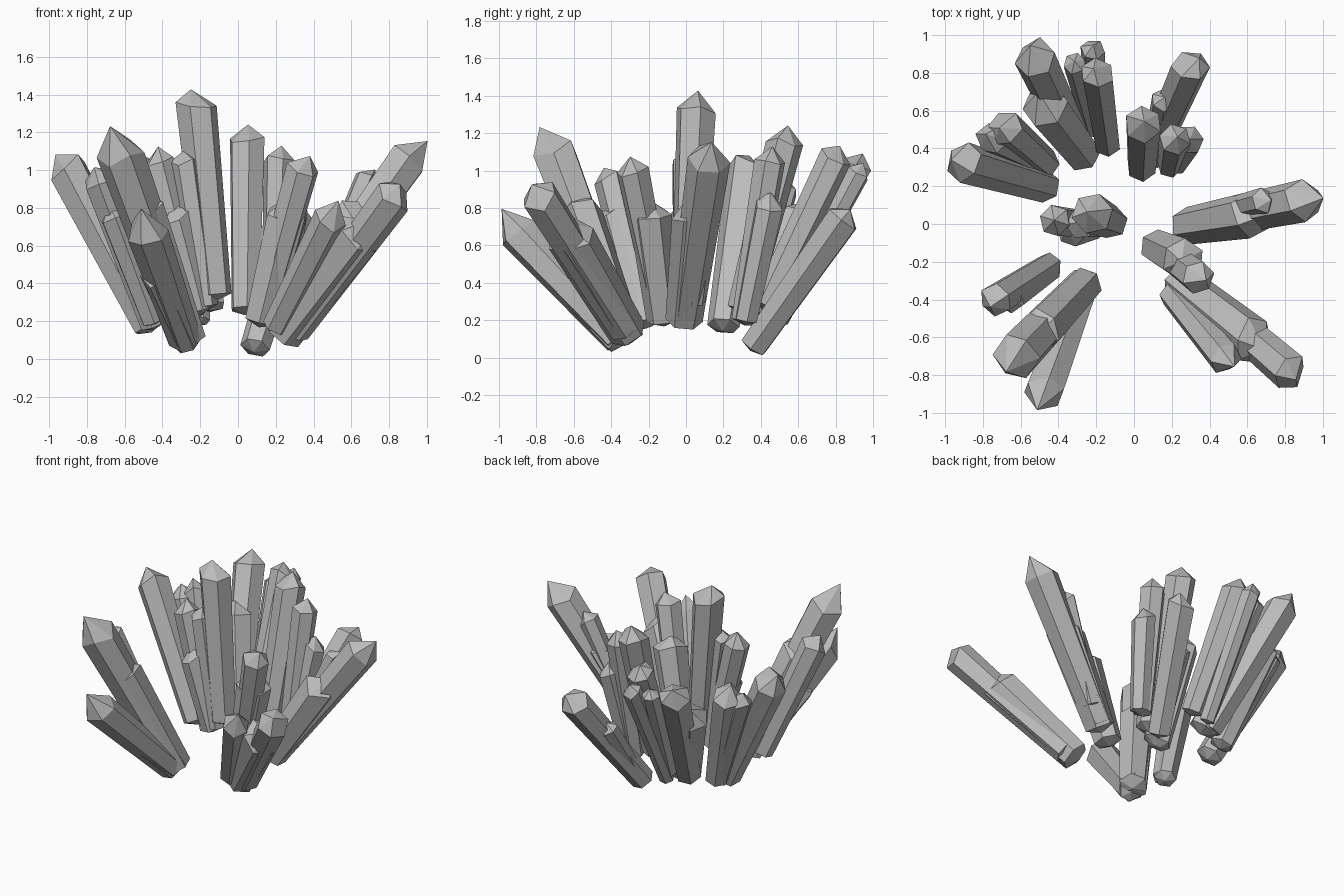
import bpy, bmesh, math, random
from mathutils import Vector

random.seed(4)

if "Cube" in bpy.data.objects:
    bpy.data.objects.remove(bpy.data.objects["Cube"], do_unlink=True)

# One plain grey stone colour
stone = bpy.data.materials.new("grey_crystal")
stone.use_nodes = True
grey = (0.5, 0.5, 0.5, 1.0)
stone.diffuse_color = grey
stone.node_tree.nodes["Principled BSDF"].inputs["Base Color"].default_value = grey


def ring(bm, centre, side, up, radius, sides, turn):
    """Add a polygon of vertices around the crystal axis."""
    verts = []
    for i in range(sides):
        angle = turn + i * math.tau / sides
        offset = side * math.cos(angle) + up * math.sin(angle)
        verts.append(bm.verts.new(centre + offset * radius))
    return verts


def add_crystal(bm, base, tip, radius, point=0.9, sides=6):
    """Prism widening from a blunt foot to a shoulder, closed by a skewed point."""
    base, tip = Vector(base), Vector(tip)
    axis = (tip - base).normalized()
    side = axis.orthogonal().normalized()
    up = axis.cross(side)
    turn = random.uniform(0, math.tau)

    foot = ring(bm, base, side, up, radius * 0.8, sides, turn)
    shoulder = ring(bm, tip - axis * radius * point, side, up, radius, sides, turn)
    for vert in shoulder:
        vert.co += axis * radius * random.uniform(-0.25, 0.35)
    skew = side * random.uniform(-0.2, 0.2) + up * random.uniform(-0.2, 0.2)
    apex = bm.verts.new(tip + skew * radius)
    heel = bm.verts.new(base - axis * radius * 0.3)

    for i in range(sides):
        j = (i + 1) % sides
        bm.faces.new((foot[i], foot[j], shoulder[j], shoulder[i]))
        bm.faces.new((shoulder[i], shoulder[j], apex))
        bm.faces.new((foot[j], foot[i], heel))


def cluster(name, *crystals):
    """Build one object from several overlapping crystals."""
    bm = bmesh.new()
    for crystal in crystals:
        add_crystal(bm, *crystal)
    bmesh.ops.recalc_face_normals(bm, faces=bm.faces[:])
    mesh = bpy.data.meshes.new(name)
    bm.to_mesh(mesh)
    bm.free()
    mesh.materials.append(stone)
    obj = bpy.data.objects.new(name, mesh)
    bpy.context.scene.collection.objects.link(obj)


# Each crystal: foot centre, tip, radius and, where it is sharp, point length
cluster("back_right_crystals",
        ((-.3, .4, .22), (-.55, .93, 1.1), .11),
        ((-.27, .37, .22), (-.51, .68, .86), .125),
        ((-.14, .42, .28), (-.2, .83, 1.13), .09),
        ((-.2, .5, .2), (-.22, .95, 1.04), .065),
        ((-.22, .5, .25), (-.32, .87, 1.0), .06))

cluster("back_left_crystals",
        ((.04, .3, .26), (.05, .55, 1.24), .1),
        ((.19, .31, .2), (.22, .46, 1.13), .085),
        ((.22, .32, .2), (.3, .46, .88), .08),
        ((.09, .36, .06), (.32, .88, .8), .1),
        ((.1, .4, .1), (.16, .68, .56), .065))

cluster("right_rear_crystals",
        ((-.47, .2, .17), (-.95, .34, 1.09), .11),
        ((-.47, .32, .2), (-.71, .53, 1.0), .1),
        ((-.48, .32, .2), (-.78, .47, .96), .085))

cluster("centre_crystals",
        ((-.12, .01, .34), (-.23, .06, 1.43), .11),
        ((-.22, 0, .25), (-.44, .02, 1.12), .085),
        ((-.17, -.01, .28), (-.29, 0, 1.1), .08),
        ((-.2, -.01, .26), (-.35, -.04, .82), .085))

cluster("left_crystals",
        ((.3, 0, .22), (.98, .14, 1.17), .115, 1.4),
        ((.28, -.01, .2), (.68, .06, .84), .125),
        ((.4, .05, .3), (.71, .13, 1.01), .07))

cluster("front_left_crystals",
        ((.3, -.33, .15), (.87, -.82, .92), .105),
        ((.24, -.31, .13), (.69, -.67, .73), .13),
        ((.2, -.37, .17), (.53, -.77, .83), .09, 1.3),
        ((.12, -.12, .2), (.36, -.3, 1.08), .09),
        ((.12, -.12, .2), (.28, -.2, .84), .115))

cluster("front_right_crystals",
        ((-.27, -.33, .1), (-.68, -.76, 1.24), .125, 1.5),
        ((-.26, -.32, .1), (-.53, -.6, .87), .12),
        ((-.28, -.36, .1), (-.52, -1.0, .78), .11, 1.5),
        ((-.27, -.36, .08), (-.45, -.74, .5), .09))

cluster("right_front_crystals",
        ((-.45, -.22, .18), (-.76, -.42, 1.02), .09),
        ((-.45, -.25, .2), (-.68, -.41, .82), .08))
